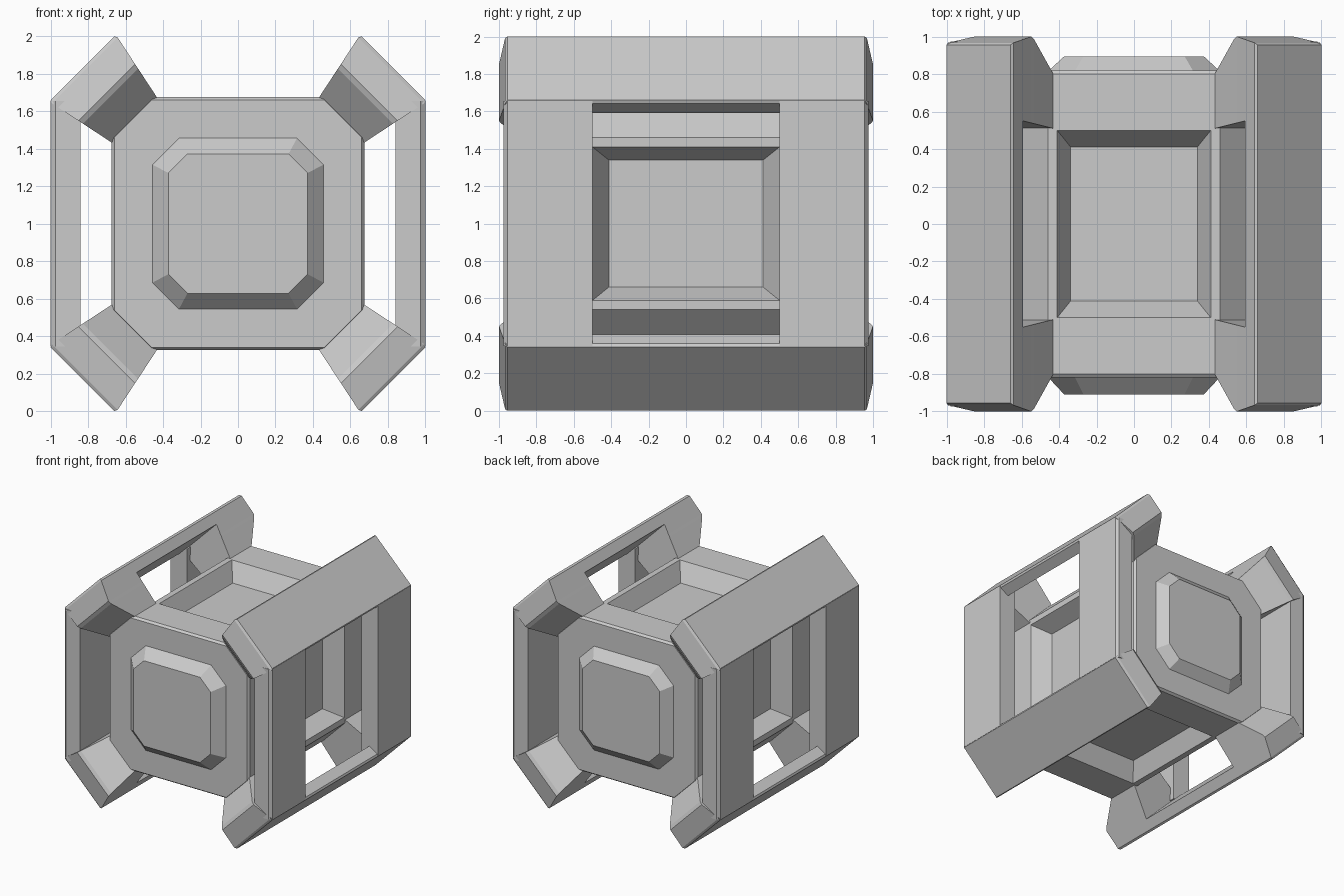
import bpy
import bmesh
from mathutils import Vector

cube = bpy.data.objects.get("Cube")
if cube:
    bpy.data.objects.remove(cube)

CENTRE = Vector((0, 0, 1))

metal = bpy.data.materials.new("light_grey")
metal.use_nodes = True
grey = (0.6, 0.6, 0.6, 1)
metal.diffuse_color = grey
metal.node_tree.nodes["Principled BSDF"].inputs["Base Color"].default_value = grey


def loft(loops):
    """Skin equal-length loops of points and cap both ends."""
    bm = bmesh.new()
    rings = [[bm.verts.new(p) for p in loop] for loop in loops]
    n = len(rings[0])
    for a, b in zip(rings, rings[1:]):
        for i in range(n):
            j = (i + 1) % n
            bm.faces.new((a[i], a[j], b[j], b[i]))
    bm.faces.new(rings[0])
    bm.faces.new(rings[-1])
    bm.normal_update()
    bmesh.ops.recalc_face_normals(bm, faces=bm.faces[:])
    bm.normal_update()
    return bm


def add_part(name, bm):
    mesh = bpy.data.meshes.new(name)
    bm.to_mesh(mesh)
    bm.free()
    mesh.materials.append(metal)
    obj = bpy.data.objects.new(name, mesh)
    obj.location = CENTRE
    bpy.context.collection.objects.link(obj)
    return obj


def mirror(obj, *axes):
    mod = obj.modifiers.new("Mirror", 'MIRROR')
    mod.use_axis = [axis in axes for axis in "xyz"]
    mod.use_mirror_merge = False


def four_sided_ring(y, side):
    """Repeat the points of one side at quarter turns about the y axis."""
    ring = []
    for _ in range(4):
        ring += [(u, y, v) for u, v in side]
        side = [(-v, u) for u, v in side]
    return ring


# Core: chamfered square prism with a sunken tray on four sides
def core_ring(y, inset):
    size = 0.675 - inset
    return four_sided_ring(y, [(size, v) for v in (-0.46, -0.41, 0.41, 0.46)])


stations = [(-0.82, 0.015), (-0.8, 0), (-0.5, 0), (0.5, 0), (0.8, 0), (0.82, 0.015)]
core = loft([core_ring(y, inset) for y, inset in stations])
trays = []
for face in core.faces:
    middle = face.calc_center_median()
    if abs(middle.y) < 0.1 and min(abs(middle.x), abs(middle.z)) < 0.1:
        trays.append(face)
bmesh.ops.inset_individual(core, faces=trays, thickness=0.1, depth=-0.15)
for v in {v for f in trays for v in f.verts}:
    v.co.y *= 0.96
add_part("core_body", core)

# Raised octagonal panels on both ends
for name, base, tip in (("front_panel", -0.8, -0.91), ("back_panel", 0.8, 0.895)):
    add_part(name, loft([four_sided_ring(y, [(size, -flat), (size, flat)])
                         for y, size, flat in ((base, 0.475, 0.325), (tip, 0.372, 0.27))]))


# Corner rails: rectangles stacked outward along the diagonal
def diagonal_box(d, width, length):
    return [((d + w) / 2, y, (d - w) / 2)
            for w, y in ((-width, -length), (width, -length), (width, length), (-width, length))]


rail_steps = [(1.1, 0.24, 0.8), (1.36, 0.294, 0.985), (1.4, 0.302, 1.0),
              (1.635, 0.351, 0.967), (1.66, 0.34, 0.955)]
rails = add_part("corner_rails", loft([diagonal_box(*step) for step in rail_steps]))

# Slot through each rail
cutter = add_part("slot_cutter", loft([diagonal_box(1.0, 0.8, 0.5), diagonal_box(1.51, 0.8, 0.55)]))
cutter.hide_render = True
cutter.hide_viewport = True
slot = rails.modifiers.new("Slot", 'BOOLEAN')
slot.operation = 'DIFFERENCE'
slot.solver = 'EXACT'
slot.object = cutter
mirror(rails, "x", "z")

# Side pillars joining upper and lower rails
outline = [(0.84, 0.5), (1, 0.5), (1, 0.955), (0.975, 0.975), (0.84, 0.975)]
pillars = add_part("side_pillars", loft([[(x, y, z) for x, y in outline] for z in (-0.655, 0.655)]))
mirror(pillars, "x", "y")
